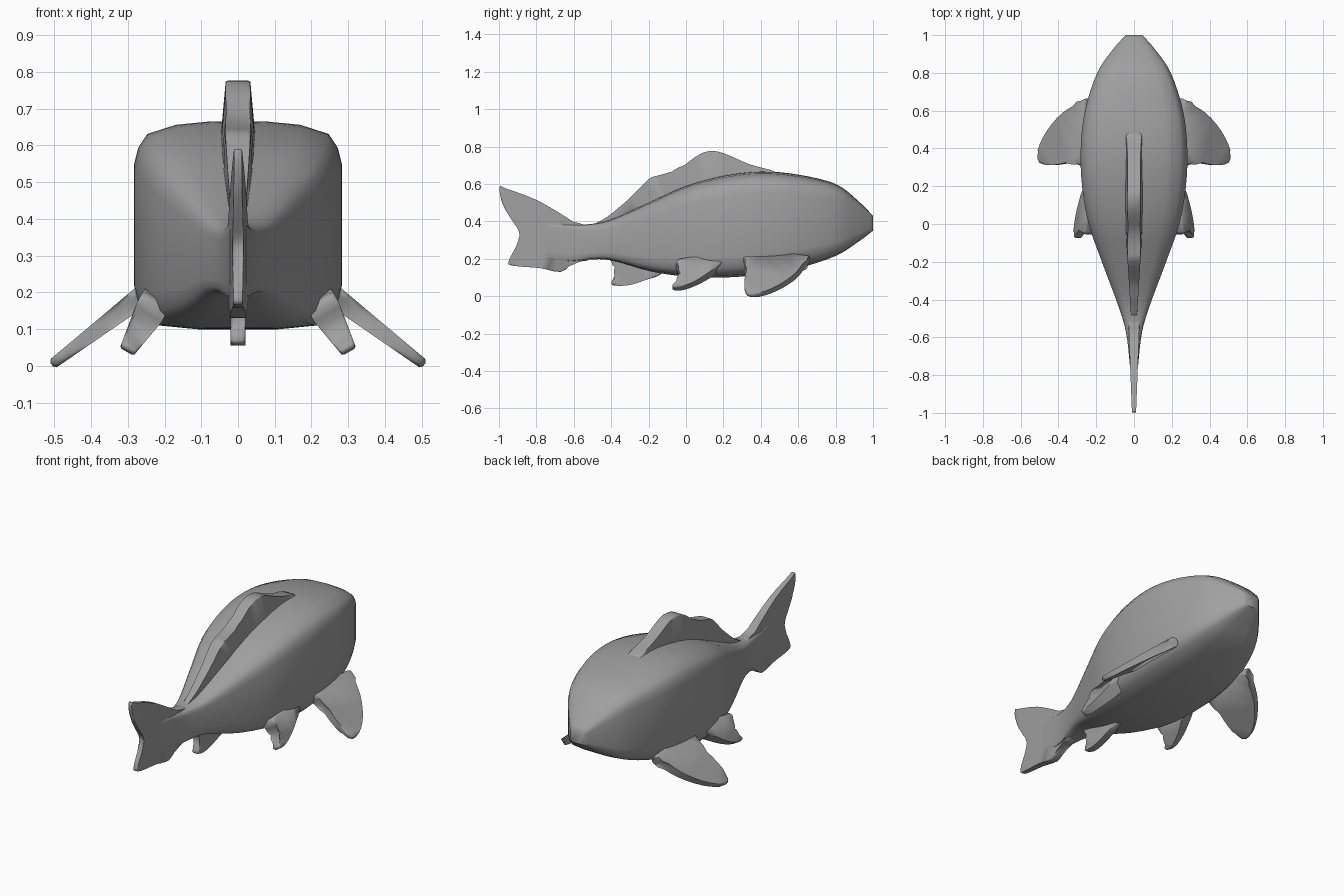
import bpy, bmesh, math
from mathutils import Vector, Matrix

if "Cube" in bpy.data.objects:
    bpy.data.objects.remove(bpy.data.objects["Cube"])

grey = bpy.data.materials.new("plain grey")
grey.diffuse_color = (0.35, 0.35, 0.35, 1)
grey.use_nodes = True
grey.node_tree.nodes["Principled BSDF"].inputs["Base Color"].default_value = grey.diffuse_color


def spline(points, steps, closed=False):
    """Smooth curve through points of any dimension."""
    n, out = len(points), []
    for i in range(n if closed else n - 1):
        ids = [i - 1, i, i + 1, i + 2]
        ids = [k % n if closed else min(max(k, 0), n - 1) for k in ids]
        a, b, c, d = (Vector(points[k]) for k in ids)
        for s in range(steps):
            t = s / steps
            out.append(0.5 * (2 * b + (c - a) * t + (2 * a - 5 * b + 4 * c - d) * t * t
                              + (3 * b - a - 3 * c + d) * t ** 3))
    if not closed:
        out.append(Vector(points[-1]))
    return out


def finish(bm, name, angle=50, mirror=False):
    bmesh.ops.recalc_face_normals(bm, faces=bm.faces)
    mesh = bpy.data.meshes.new(name)
    bm.to_mesh(mesh)
    bm.free()
    mesh.materials.append(grey)
    ob = bpy.data.objects.new(name, mesh)
    bpy.context.collection.objects.link(ob)
    if mirror:
        ob.modifiers.new("Mirror", 'MIRROR')
    bpy.ops.object.select_all(action='DESELECT')
    ob.select_set(True)
    bpy.context.view_layer.objects.active = ob
    bpy.ops.object.shade_smooth_by_angle(angle=math.radians(angle))


def fin(name, outline, half, taper=None, frame=None, mirror=False, steps=3):
    """Rounded plate: outline is (length, height), thickness runs across it."""
    bm = bmesh.new()
    pts = spline(outline, steps, closed=True)
    lo = [bm.verts.new((-half, p[0], p[1])) for p in pts]
    hi = [bm.verts.new((half, p[0], p[1])) for p in pts]
    caps = [bm.faces.new(lo[::-1]), bm.faces.new(hi)]
    for i in range(len(pts)):
        j = (i + 1) % len(pts)
        bm.faces.new((lo[i], lo[j], hi[j], hi[i]))
    rim = list({e for f in caps for e in f.edges})
    bmesh.ops.bevel(bm, geom=rim, offset=half * 0.6, segments=2, profile=0.5,
                    affect='EDGES', clamp_overlap=True)
    bmesh.ops.triangulate(bm, faces=[f for f in bm.faces if len(f.verts) > 4])
    if taper:
        for v in bm.verts:
            v.co.x *= taper(v.co)
    if frame:
        bmesh.ops.transform(bm, matrix=frame, verts=bm.verts)
    finish(bm, name, 60, mirror)


def slanted(origin, direction):
    """Frame whose height axis follows direction in the x-z plane."""
    d = Vector(direction).normalized()
    n = Vector((-d.z, 0, d.x))
    m = Matrix((n, (0, 1, 0), d)).transposed().to_4x4()
    m.translation = origin
    return m


def clamp(v, lo, hi):
    return max(lo, min(hi, v))


# Body: boxy sections lofted from tail root to snout (y, top, bottom, half width)
stations = [(-0.75, .40, .20, .022), (-0.62, .388, .185, .035), (-0.52, .385, .195, .055),
            (-0.4, .41, .192, .095), (-0.2, .50, .135, .17), (0, .59, .105, .24),
            (0.2, .645, .10, .275), (0.4, .667, .115, .282), (0.6, .65, .15, .26),
            (0.8, .60, .215, .195), (0.92, .51, .29, .115), (1.0, .43, .35, .045)]
section = [(0, 1), (.3, .995), (.6, .98), (.875, .935), (.96, .87), (1, .79), (1, .5),
           (1, .2), (.95, .09), (.8, .02), (.4, 0), (0, 0)]
section += [(-x, h) for x, h in section[-2:0:-1]]
bm = bmesh.new()
rings = [[bm.verts.new((x * w, y, b + h * (t - b))) for x, h in section]
         for y, t, b, w in spline(stations, 4)]
for r, q in zip(rings, rings[1:]):
    for i in range(len(section)):
        j = (i + 1) % len(section)
        bm.faces.new((r[i], r[j], q[j], q[i]))
bm.faces.new(rings[0])
bm.faces.new(rings[-1])
finish(bm, "body")

# Tail fin, thinning toward the trailing edge
fin("tail_fin", [(-.5, .37), (-.58, .386), (-.66, .435), (-.8, .515), (-.96, .575), (-.997, .583),
                 (-.98, .49), (-.92, .39), (-.882, .325), (-.925, .235), (-.95, .18), (-.92, .162),
                 (-.78, .15), (-.67, .13), (-.6, .178), (-.5, .21)],
    .03, lambda c: clamp(.36 + (c.y + 1) * 1.3, .36, 1))

# Dorsal fin, thick in front and flared at the root
fin("dorsal_fin", [(-.5, .375), (-.42, .425), (-.3, .525), (-.2, .625), (-.15, .645), (-.04, .68),
                   (.05, .745), (.12, .775), (.2, .765), (.34, .705), (.48, .664), (.45, .62),
                   (.2, .6), (-.1, .5), (-.35, .38)],
    .034, lambda c: clamp(.95 + c.y * 1.3, .3, 1) * (1 + clamp((.70 - c.z) * 6, 0, .45)))

# Anal fin
fin("anal_fin", [(-.41, .21), (-.385, .17), (-.375, .125), (-.4, .07), (-.37, .056), (-.3, .06),
                 (-.22, .085), (-.13, .12), (-.12, .18), (-.25, .22)], .02)

# Pectoral fins, reaching out and down
fin("pectoral_fin", [(.64, -.04), (.635, .01), (.585, .12), (.49, .225), (.39, .285), (.325, .28),
                     (.312, .18), (.33, .05), (.32, -.04)],
    .024, lambda c: clamp(1.15 - c.z * 2, .55, 1.2), slanted((.275, 0, .18), (.8, 0, -.61)),
    mirror=True)

# Pelvic fins under the belly
fin("pelvic_fin", [(.2, -.03), (.11, .06), (.02, .115), (-.05, .135), (-.073, .12), (-.04, .085),
                   (-.03, .04), (-.04, -.03)],
    .034, lambda c: clamp(1.3 - c.z * 5, .6, 1.3), slanted((.235, 0, .155), (.5, 0, -.86)),
    mirror=True)
